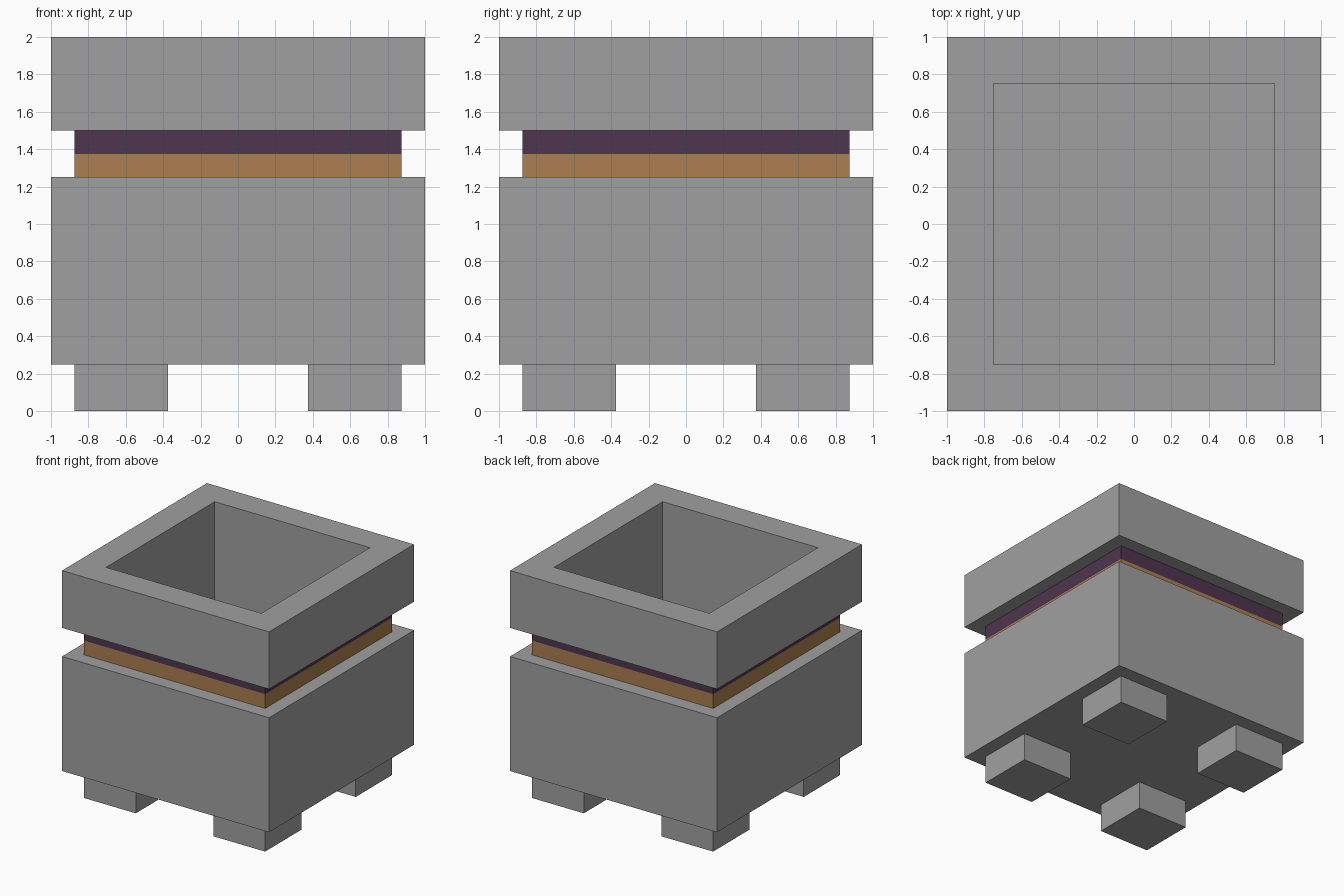
import bpy
import bmesh

cube = bpy.data.objects.get("Cube")
if cube:
    bpy.data.objects.remove(cube, do_unlink=True)


def linear(c):
    c /= 255
    return c / 12.92 if c <= 0.04045 else ((c + 0.055) / 1.055) ** 2.4


def make_material(name, *srgb):
    mat = bpy.data.materials.new(name)
    color = (*[linear(c) for c in srgb], 1)
    mat.diffuse_color = color
    mat.use_nodes = True
    bsdf = mat.node_tree.nodes["Principled BSDF"]
    bsdf.inputs["Base Color"].default_value = color
    bsdf.inputs["Roughness"].default_value = 0.9
    return mat


STONE = make_material("grey stone", 160, 160, 160)
COPPER = make_material("copper brown", 172, 126, 80)
PURPLE = make_material("dark purple", 78, 53, 78)


def add_object(name, bm, materials):
    bmesh.ops.recalc_face_normals(bm, faces=bm.faces)
    mesh = bpy.data.meshes.new(name)
    bm.to_mesh(mesh)
    bm.free()
    for mat in materials:
        mesh.materials.append(mat)
    obj = bpy.data.objects.new(name, mesh)
    bpy.context.collection.objects.link(obj)
    return obj


def square_vessel(name, profile, materials):
    """Sweep (half width, height, material of the step above) round a square."""
    bm = bmesh.new()
    rings = [[bm.verts.new((sx * h, sy * h, z))
              for sx, sy in ((-1, -1), (1, -1), (1, 1), (-1, 1))]
             for h, z, _ in profile]
    for low, high, (_, _, slot) in zip(rings, rings[1:], profile):
        for i in range(4):
            j = (i + 1) % 4
            bm.faces.new((low[i], low[j], high[j], high[i])).material_index = slot
    bm.faces.new(rings[0])    # underside
    bm.faces.new(rings[-1])   # cavity floor
    return add_object(name, bm, materials)


# Body, coloured neck bands, overhanging rim and hollow inside
square_vessel("planter_vessel", [
    (1.0, 0.25, 0), (1.0, 1.25, 0),       # body
    (0.875, 1.25, 1), (0.875, 1.375, 2),  # copper band, purple band
    (0.875, 1.5, 0), (1.0, 1.5, 0),       # underside of rim
    (1.0, 2.0, 0), (0.75, 2.0, 0),        # rim
    (0.75, 0.5, 0),                       # inner wall down to the floor
], [STONE, COPPER, PURPLE])

# Four square feet
for depth, sy in (("front", -1), ("back", 1)):
    for side, sx in (("left", 1), ("right", -1)):
        bm = bmesh.new()
        bmesh.ops.create_cube(bm, size=1)
        bmesh.ops.scale(bm, vec=(0.5, 0.5, 0.25), verts=bm.verts)
        bmesh.ops.translate(bm, vec=(sx * 0.625, sy * 0.625, 0.125), verts=bm.verts)
        add_object(f"{depth}_{side}_foot", bm, [STONE])
